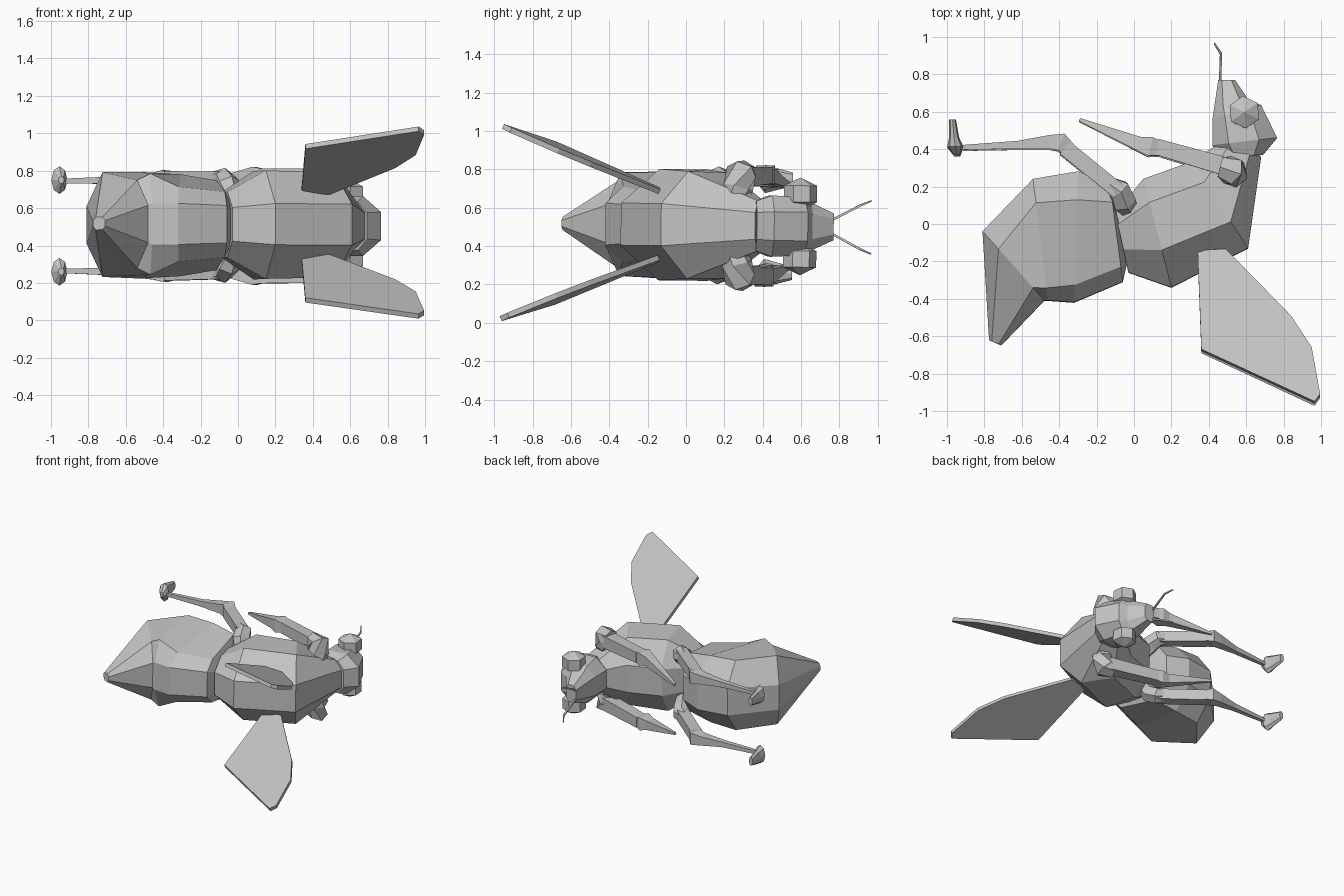
import bpy, bmesh, math
from mathutils import Vector, Matrix

MID = 0.51     # height of the symmetry plane
LEAN = 0.013   # slight lean of the whole body about x
shell = bpy.data.materials.new("plain_grey")
shell.diffuse_color = (0.55, 0.55, 0.55, 1)


def finish(name, bm):
    for v in bm.verts:
        x, y, z = v.co
        v.co = (x, y + LEAN * (z - MID), z - LEAN * y)
    bmesh.ops.recalc_face_normals(bm, faces=bm.faces[:])
    mesh = bpy.data.meshes.new(name)
    bm.to_mesh(mesh)
    bm.free()
    mesh.materials.append(shell)
    obj = bpy.data.objects.new(name, mesh)
    bpy.context.collection.objects.link(obj)
    return obj


def skin(name, rings):
    """Bridge equal-sized rings of points and cap both ends."""
    bm = bmesh.new()
    vs = [[bm.verts.new(p) for p in r] for r in rings]
    n = len(vs[0])
    for a, b in zip(vs, vs[1:]):
        for i in range(n):
            j = (i + 1) % n
            bm.faces.new((a[i], a[j], b[j], b[i]))
    bm.faces.new(vs[0])
    bm.faces.new(vs[-1])
    return finish(name, bm)


def body(name, sections):
    """Eight-sided body; section = belly x, y, back x, y, edge half width,
    then position and half width of the two shoulders between them."""
    rings = []
    for ax, ay, bx, by, f, t1, h1, t2, h2 in sections:
        half = [(0, f), (t1, h1), (t2, h2), (1, f)]
        prof = half + [(t, -z) for t, z in reversed(half)]
        rings.append([(ax + (bx - ax) * t, ay + (by - ay) * t, MID + z) for t, z in prof])
    return skin(name, rings)


def limb(name, stations, s, sides=6):
    """Tube through (x, y, offset from mid plane, radius) stations, on side s."""
    pts = [Vector((x, y, MID + s * z)) for x, y, z, r in stations]
    rings = []
    for i, p in enumerate(pts):
        d = (pts[min(i + 1, len(pts) - 1)] - pts[max(i - 1, 0)]).normalized()
        u = d.cross(Vector((0, 0, 1))).normalized()
        v = u.cross(d)
        r = stations[i][3]
        rings.append([p + r * (u * math.cos(a) + v * math.sin(a))
                      for a in [math.tau * (k + 0.5) / sides for k in range(sides)]])
    return skin(name, rings)


# abdomen, waist to pointed end
body("abdomen", [
    (-0.10, 0.10, -0.04, -0.22, 0.08, 0.22, 0.17, 0.80, 0.14),
    (-0.13, 0.22, -0.06, -0.31, 0.10, 0.20, 0.24, 0.85, 0.175),
    (-0.30, 0.28, -0.32, -0.42, 0.11, 0.22, 0.272, 0.87, 0.20),
    (-0.54, 0.24, -0.46, -0.41, 0.11, 0.20, 0.285, 0.90, 0.27),
    (-0.81, -0.04, -0.48, -0.41, 0.10, 0.26, 0.28, 0.82, 0.235),
    (-0.775, -0.62, -0.71, -0.65, 0.015, 0.22, 0.034, 0.78, 0.034)])

# thorax, waist to neck
body("thorax", [
    (-0.10, 0.06, -0.03, -0.26, 0.09, 0.20, 0.175, 0.62, 0.175),
    (0.05, 0.24, 0.20, -0.34, 0.11, 0.22, 0.29, 0.66, 0.29),
    (0.30, 0.33, 0.61, -0.13, 0.11, 0.24, 0.275, 0.70, 0.28),
    (0.44, 0.42, 0.68, 0.36, 0.07, 0.25, 0.13, 0.75, 0.13)])

# head, neck to muzzle
body("head", [
    (0.49, 0.35, 0.69, 0.37, 0.07, 0.25, 0.13, 0.75, 0.13),
    (0.42, 0.42, 0.765, 0.46, 0.075, 0.25, 0.16, 0.72, 0.16),
    (0.42, 0.56, 0.68, 0.635, 0.075, 0.25, 0.15, 0.75, 0.15),
    (0.43, 0.63, 0.615, 0.66, 0.065, 0.25, 0.125, 0.75, 0.125),
    (0.45, 0.77, 0.54, 0.77, 0.04, 0.22, 0.07, 0.78, 0.07)])

# wing outline in plan; the blade rises away from the body
WING = [(0.34, -0.15), (0.36, -0.68), (0.965, -0.96), (0.995, -0.92),
        (0.95, -0.67), (0.84, -0.50), (0.49, -0.14)]

for s, side in ((1, "upper"), (-1, "lower")):
    # wing, thickened square to the blade
    skin(side + "_wing", [
        [(x, y + 0.4 * t, MID + s * (0.17 + 0.43 * (-0.12 - y) - 0.05 * (x - 0.36) + 0.9 * t))
         for x, y in WING]
        for t in (-0.014, 0.014)])

    # hind leg: hip, thigh, knee, shank
    limb(side + "_hind_hip", [(-0.03, 0.08, 0.14, 0.05), (-0.055, 0.12, 0.21, 0.07),
                              (-0.08, 0.18, 0.245, 0.065), (-0.13, 0.21, 0.245, 0.045)], s)
    limb(side + "_hind_thigh", [(-0.08, 0.17, 0.245, 0.06), (-0.37, 0.405, 0.25, 0.06)], s, 4)
    limb(side + "_hind_shank", [(-0.34, 0.39, 0.25, 0.05), (-0.39, 0.435, 0.25, 0.068),
                                (-0.45, 0.435, 0.25, 0.052), (-0.62, 0.42, 0.245, 0.03),
                                (-0.95, 0.405, 0.24, 0.017)], s, 4)
    # flared foot
    skin(side + "_foot", [
        [(cx + rx * math.cos(a), y, MID + s * 0.245 + rz * math.sin(a))
         for a in [math.tau * k / 8 for k in range(8)]]
        for cx, y, rx, rz in ((-0.945, 0.365, 0.016, 0.02), (-0.955, 0.41, 0.043, 0.074),
                              (-0.962, 0.46, 0.027, 0.06), (-0.97, 0.555, 0.018, 0.035))])

    # front leg: hip, thigh, tapered shank
    limb(side + "_front_hip", [(0.53, 0.24, 0.10, 0.06), (0.53, 0.27, 0.20, 0.08),
                               (0.52, 0.285, 0.28, 0.08), (0.46, 0.30, 0.28, 0.06)], s)
    limb(side + "_front_thigh", [(0.52, 0.295, 0.255, 0.07), (0.12, 0.41, 0.265, 0.06)], s, 4)
    limb(side + "_front_shank", [(0.14, 0.40, 0.265, 0.055), (0.09, 0.41, 0.265, 0.072),
                                 (0.03, 0.425, 0.26, 0.052), (-0.29, 0.555, 0.20, 0.012)], s, 4)

    # faceted eye: hexagonal drum with shallow pointed caps
    bm = bmesh.new()
    place = (Matrix.Translation((0.59, 0.595, MID + s * 0.17))
             @ Matrix.Rotation(math.radians(5), 4, 'Z') @ Matrix.Diagonal((1, 1, 0.85, 1)))
    bmesh.ops.create_uvsphere(bm, u_segments=6, v_segments=3, radius=0.1, matrix=place)
    finish(side + "_eye", bm)

    # antenna
    limb(side + "_antenna", [(0.46, 0.75, 0.03, 0.009), (0.465, 0.91, 0.115, 0.008),
                             (0.43, 0.965, 0.138, 0.005)], s, 4)
